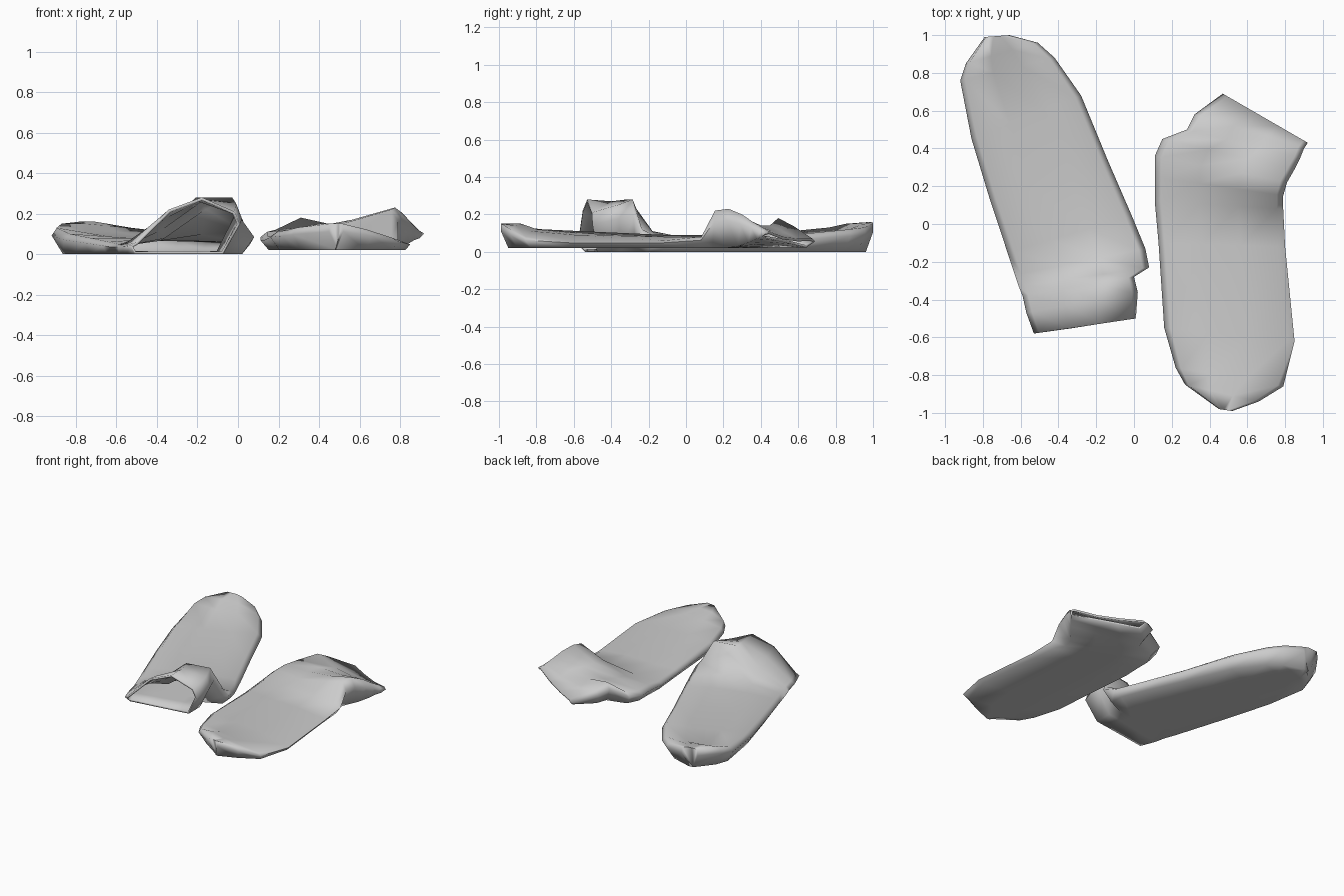
import bpy, bmesh, math
from mathutils import Vector

old = bpy.data.objects.get("Cube")
if old:
    bpy.data.objects.remove(old, do_unlink=True)

# One plain knit colour for the whole pair
knit = bpy.data.materials.new("light grey knit")
colour = (0.6, 0.6, 0.6, 1)
knit.diffuse_color = colour
knit.use_nodes = True
knit.node_tree.nodes["Principled BSDF"].inputs["Base Color"].default_value = colour

TOP_T = (.05, .35, .65, .95)         # positions across the upper, left to right
FLARE = .3                           # sideways flare of the walls per unit height


def section_ring(left, right, heights, lift, base, centre):
    """Closed cross-section: sole, flared sides, uneven upper surface."""
    left, right = Vector((*left, 0)), Vector((*right, 0))
    width = (right - left).length

    def across(t, z):
        p = left.lerp(right, t)
        p.z = z
        return p

    def side(t, top):
        low = base + lift * t
        return across(t, low + (top - low) * .7)

    ring = [side(0, heights[0])]
    ring += [across(t, z) for t, z in zip(TOP_T, heights)]
    ring.append(side(1, heights[-1]))
    # The sole is pulled in, so that the toe and sides flare upwards
    inset_left = FLARE * (heights[0] - base) / width
    inset_right = FLARE * (heights[-1] - base - lift) / width
    for t in (1 - inset_right, .65, .35, inset_left):
        p = across(t, 0).lerp(centre, .045)
        p.z = base + lift * t
        ring.append(p)
    return ring


def build_sock(name, stations, base):
    """Loft the sections from a closed toe to an open cuff, as a thin cloth shell."""
    mids = [(Vector((*s[0], 0)) + Vector((*s[1], 0))) / 2 for s in stations]
    centre = (mids[0] + mids[-1]) / 2

    bm = bmesh.new()
    loops = [[bm.verts.new(p) for p in section_ring(*s, base, centre)] for s in stations]
    for a, b in zip(loops, loops[1:]):
        for i in range(len(a)):
            j = (i + 1) % len(a)
            bm.faces.new((a[i], a[j], b[j], b[i]))
    bm.faces.new(loops[0])
    bmesh.ops.recalc_face_normals(bm, faces=bm.faces)

    mesh = bpy.data.meshes.new(name)
    bm.to_mesh(mesh)
    bm.free()
    mesh.materials.append(knit)
    obj = bpy.data.objects.new(name, mesh)
    bpy.context.collection.objects.link(obj)

    bpy.ops.object.select_all(action="DESELECT")
    obj.select_set(True)
    bpy.context.view_layer.objects.active = obj
    bpy.ops.object.shade_smooth_by_angle(angle=math.radians(100))

    # Cloth thickness, grown inwards
    cloth = obj.modifiers.new("cloth thickness", "SOLIDIFY")
    cloth.thickness = .015
    cloth.offset = -1


# Each station: left edge, right edge, heights of the upper, sole lift on the right
right_sock = [
    ((-.79, .99), (-.66, 1), (.16, .16, .16, .15), 0),
    ((-.89, .85), (-.51, .96), (.15, .15, .14, .13), 0),
    ((-.92, .76), (-.42, .88), (.13, .11, .11, .12), 0),
    ((-.86, .45), (-.28, .68), (.1, .09, .09, .1), 0),
    ((-.76, .12), (-.14, .34), (.08, .08, .08, .08), 0),
    ((-.67, -.15), (-.01, .04), (.06, .08, .08, .07), 0),
    ((-.63, -.27), (.06, -.13), (.05, .08, .11, .07), 0),
    ((-.61, -.33), (.08, -.23), (.05, .09, .23, .12), 0),
    ((-.59, -.38), (0, -.28), (.05, .13, .28, .28), 0),
    ((-.57, -.47), (.02, -.36), (.05, .19, .27, .25), 0),
    ((-.53, -.58), (.01, -.5), (.06, .22, .28, .21), 0),
]
left_sock = [
    ((.45, -.98), (.52, -.99), (.15, .15, .15, .15), 0),
    ((.27, -.85), (.66, -.94), (.13, .15, .14, .12), 0),
    ((.22, -.76), (.79, -.86), (.12, .12, .11, .08), 0),
    ((.16, -.55), (.85, -.62), (.11, .1, .09, .06), 0),
    ((.13, -.1), (.8, -.12), (.09, .08, .08, .06), 0),
    ((.11, .12), (.79, .08), (.09, .08, .08, .08), 0),
    ((.11, .25), (.79, .15), (.11, .11, .16, .22), 0),
    ((.11, .36), (.81, .22), (.11, .13, .17, .23), 0),
    ((.15, .45), (.85, .29), (.12, .14, .16, .2), .01),
    ((.28, .5), (.88, .35), (.18, .14, .14, .16), .03),
    ((.32, .58), (.9, .4), (.14, .11, .11, .13), .05),
    ((.47, .69), (.92, .43), (.07, .07, .08, .11), .06),
]
build_sock("right_sock", right_sock, 0)
build_sock("left_sock", left_sock, .02)
